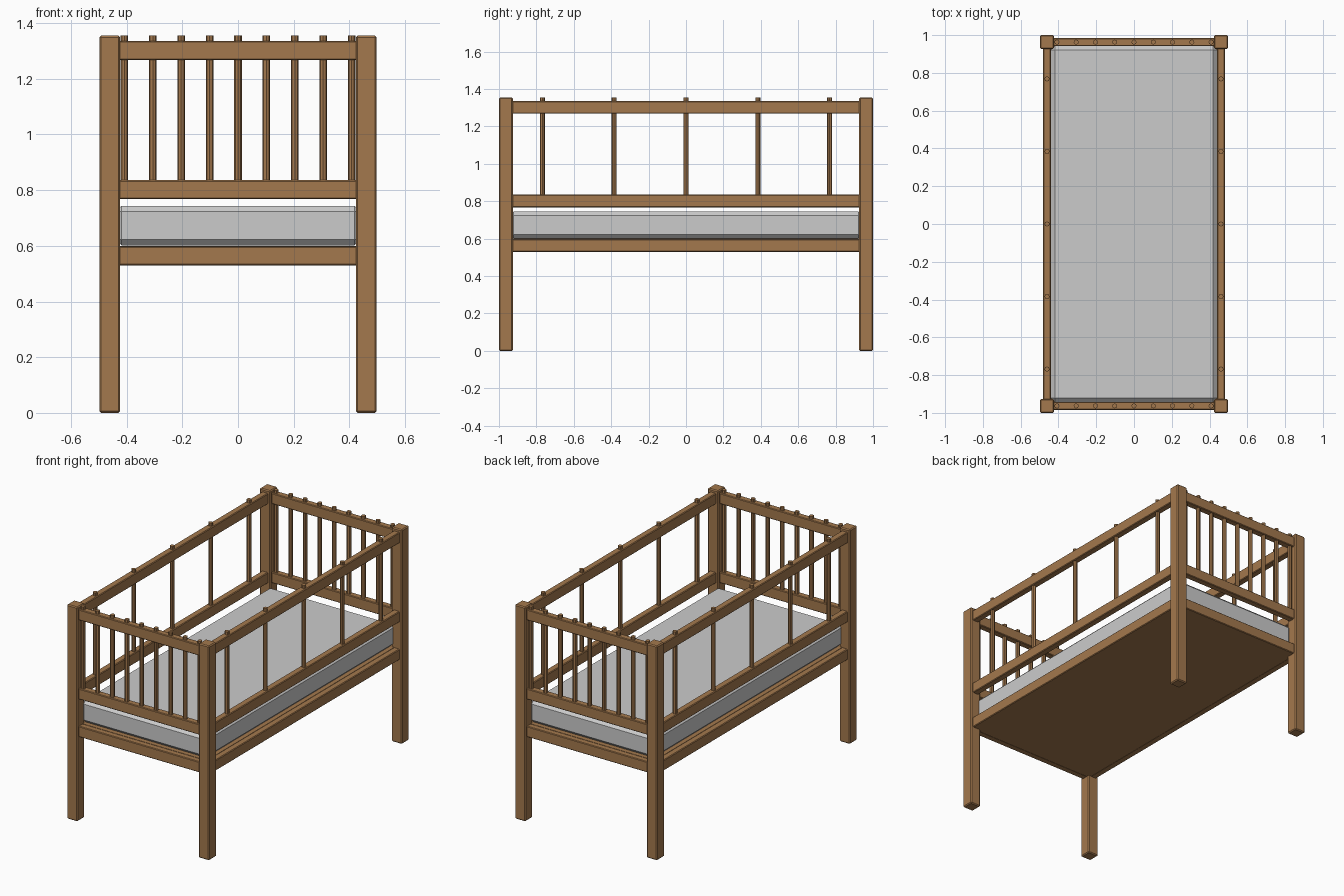
import bpy

if "Cube" in bpy.data.objects:
    bpy.data.objects.remove(bpy.data.objects["Cube"])

PX, PY = 0.4605, 0.963      # corner post centres
RAIL_Z = {"lower": 0.564, "middle": 0.802, "top": 1.302}

wood = bpy.data.materials.new("wood")
wood.diffuse_color = (0.37, 0.19, 0.075, 1)
wood.use_nodes = True
wood.node_tree.nodes["Principled BSDF"].inputs["Base Color"].default_value = wood.diffuse_color


def box(name, loc, size, bevel=0.0, mat=wood):
    bpy.ops.mesh.primitive_cube_add(size=1, location=loc)
    ob = bpy.context.object
    ob.name = name
    ob.scale = size
    bpy.ops.object.transform_apply(location=False, rotation=False, scale=True)
    if mat:
        ob.data.materials.append(mat)
    if bevel:
        m = ob.modifiers.new("bevel", 'BEVEL')
        m.width = bevel
        m.segments = 1
    return ob


def spindle(name, x, y):
    z0, z1 = 0.79, 1.355
    bpy.ops.mesh.primitive_cylinder_add(vertices=8, radius=0.0135, depth=z1 - z0,
                                        location=(x, y, (z0 + z1) / 2))
    ob = bpy.context.object
    ob.name = name
    ob.data.materials.append(wood)


# corner posts
for sx in (-1, 1):
    for sy in (-1, 1):
        box("corner_post", (sx * PX, sy * PY, 0.6775), (0.074, 0.074, 1.355), 0.006)

for s in (-1, 1):
    # rails on the long sides and the ends
    for level, z in RAIL_Z.items():
        box(f"{level}_side_rail", (s * PX, 0, z), (0.042, 1.87, 0.068), 0.004)
        box(f"{level}_end_rail", (0, s * PY, z), (0.865, 0.042, 0.068), 0.004)
    # spindles
    for i in range(-2, 3):
        spindle("side_spindle", s * PX, i * 0.384)
    for i in range(-4, 5):
        spindle("end_spindle", i * 0.102, s * PY)

# base board under the mattress
box("base_board", (0, 0, 0.5655), (0.89, 1.895, 0.069))

# chamfered mattress
box("mattress", (0, 0, 0.673), (0.88, 1.884, 0.142), 0.021, None)
